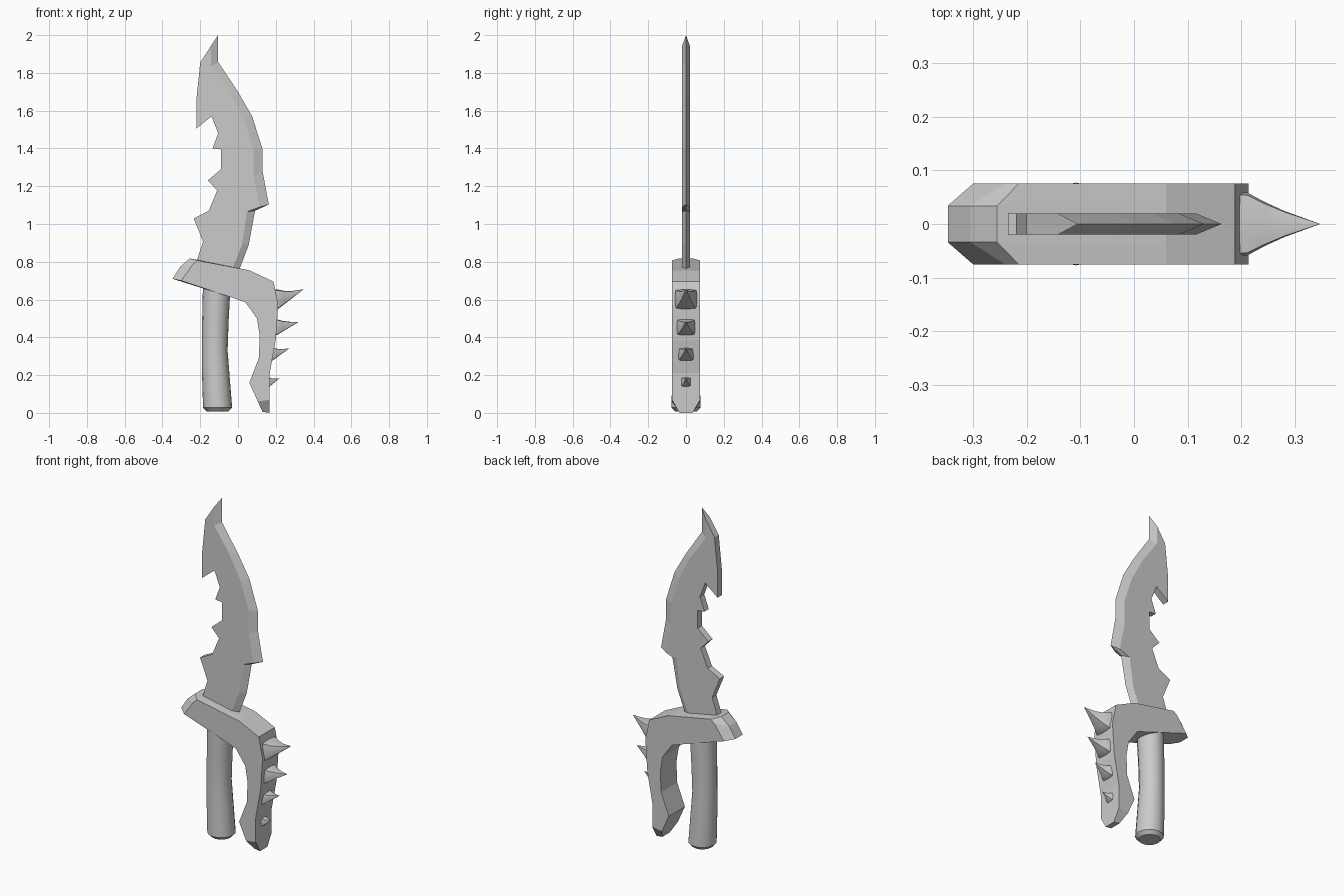
import bpy, bmesh
from math import cos, sin, pi, copysign

if "Cube" in bpy.data.objects:
    bpy.data.objects.remove(bpy.data.objects["Cube"])


def loft(name, rings, smooth=None):
    """Skin matching vertex rings and cap both ends."""
    bm = bmesh.new()
    vr = [[bm.verts.new(p) for p in r] for r in rings]
    n = len(rings[0])
    for a, b in zip(vr, vr[1:]):
        for i in range(n):
            j = (i + 1) % n
            bm.faces.new((a[i], a[j], b[j], b[i]))
    bm.faces.new(vr[0])
    bm.faces.new(vr[-1])
    bmesh.ops.remove_doubles(bm, verts=bm.verts, dist=1e-5)
    bmesh.ops.recalc_face_normals(bm, faces=bm.faces)
    me = bpy.data.meshes.new(name)
    bm.to_mesh(me)
    bm.free()
    ob = bpy.data.objects.new(name, me)
    bpy.context.collection.objects.link(ob)
    if smooth:
        bpy.context.view_layer.objects.active = ob
        ob.select_set(True)
        bpy.ops.object.shade_smooth_by_angle(angle=smooth)
        ob.select_set(False)
    return ob


# Blade: jagged spine, and a cutting edge that tapers to y = 0
spine = [(-.20, 1.855), (-.22, 1.66), (-.22, 1.505), (-.14, 1.57), (-.105, 1.48),
         (-.135, 1.40), (-.09, 1.395), (-.09, 1.29), (-.16, 1.23), (-.11, 1.178),
         (-.155, 1.07), (-.235, 1.03), (-.185, .907), (-.22, .80), (-.21, .74)]
edge = [(.0, .74), (.057, .89), (.09, 1.07), (.163, 1.103), (.13, 1.28), (.13, 1.395),
        (.075, 1.57), (.0, 1.70), (-.105, 1.857), (-.105, 2.0)]
inner = [(-.04, .74), (.022, .89), (.047, 1.065), (.115, 1.09), (.083, 1.25), (.083, 1.395),
         (.033, 1.55), (-.04, 1.69), (-.142, 1.835), (-.142, 1.945)]
flat, mid = spine + inner, spine + edge
loft("blade", [[(x, y, z) for x, z in o] for o, y in ((flat, -.02), (mid, 0), (flat, .02))])

# Guard: flat hook profile with chamfered ends
bow = [(.06, .755), (.188, .695), (.213, .573), (.20, .387), (.168, .212)]
inside = [(.06, .16), (.11, .29), (.115, .41), (.10, .50), (.04, .585), (-.045, .615)]
side = [(-.30, .70), (-.24, .785), (-.215, .807)] + bow + [(.168, .07), (.105, .06)] + inside
core = [(-.347, .71), (-.305, .775), (-.255, .818)] + bow + [(.168, 0), (.13, .005)] + inside
loft("guard", [[(x, y, z) for x, z in o]
               for o, y in ((side, -.075), (core, -.034), (core, .034), (side, .075))])

# Grip: slightly bent round bar
grip = [(.008, -.108, .058), (.028, -.108, .077), (.19, -.117, .073), (.33, -.123, .068),
        (.48, -.12, .07), (.66, -.113, .073)]
loft("grip", [[(cx + r * cos(i * pi / 8), r * sin(i * pi / 8), z) for i in range(16)]
              for z, cx, r in grip], .7)

# Knuckle spikes: squarish bases curving up to a point
# base x, base z, half width y, half height z, tip x, tip z
spikes = [(.20, .60, .06, .053, .347, .655), (.197, .453, .05, .043, .322, .482),
          (.175, .31, .042, .035, .272, .342), (.160, .162, .027, .026, .22, .182)]
steps = [(-.1, 1), (.08, .97), (.3, .68), (.55, .4), (.8, .18), (1, .002)]


def squarish(v):
    return copysign(min(abs(v) * 1.3, 1), v)


for k, (bx, bz, hy, hz, tx, tz) in enumerate(spikes):
    rings = [[(bx + (tx - bx) * t,
               hy * s * squarish(cos(i * pi / 6 + pi / 12)),
               bz + (tz - bz) * max(t, 0) ** 1.4 + hz * s * squarish(sin(i * pi / 6 + pi / 12)))
              for i in range(12)] for t, s in steps]
    loft(f"knuckle_spike_{k + 1}", rings, .8)
